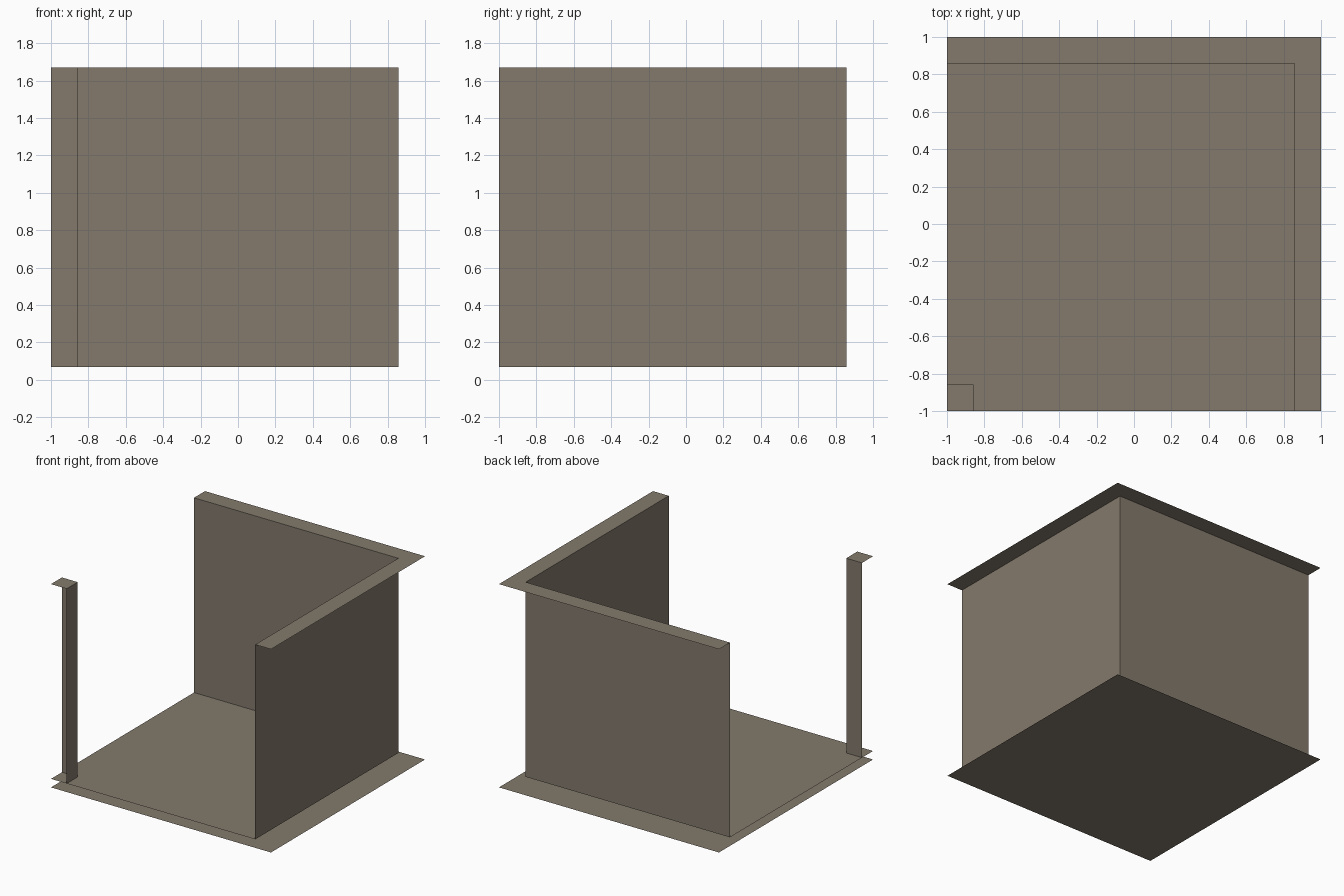
import bpy
from mathutils import Vector

if "Cube" in bpy.data.objects:
    bpy.data.objects.remove(bpy.data.objects["Cube"])

# Key positions: outer edge, inner wall plane, floor level, wall top
E, W, Z0, Z1 = 1.0, 0.857, 0.07, 1.67

stone = bpy.data.materials.new("warm_grey_stone")
stone.diffuse_color = (0.230, 0.194, 0.151, 1)
stone.use_nodes = True
stone.node_tree.nodes["Principled BSDF"].inputs["Base Color"].default_value = stone.diffuse_color


def sheet(name, polygons):
    """Open sheet made of (corner list, facing direction) polygons."""
    verts, faces = [], []
    for corners, facing in polygons:
        pts = [Vector(c) for c in corners]
        normal = (pts[1] - pts[0]).cross(pts[2] - pts[1])
        if normal.dot(Vector(facing)) < 0:
            pts.reverse()
        faces.append(range(len(verts), len(verts) + len(pts)))
        verts += pts
    mesh = bpy.data.meshes.new(name)
    mesh.from_pydata(verts, [], [list(f) for f in faces])
    mesh.materials.append(stone)
    obj = bpy.data.objects.new(name, mesh)
    bpy.context.collection.objects.link(obj)
    return obj


def flat(x0, x1, y0, y1, z, facing):
    return ([(x0, y0, z), (x1, y0, z), (x1, y1, z), (x0, y1, z)], (0, 0, facing))


def upright(a, b, facing):
    """Vertical panel from floor level to wall top between plan points a and b."""
    return ([(*a, Z0), (*b, Z0), (*b, Z1), (*a, Z1)], facing)


# Underside and raised floor
sheet("underside", [flat(-E, E, -E, E, 0, -1)])
sheet("floor", [flat(-E, W, -E, W, Z0, 1)])

# Inner faces of the back and right walls
sheet("back_wall", [upright((-E, W), (W, W), (0, -1, 0))])
sheet("right_wall", [upright((W, -E), (W, W), (-1, 0, 0))])

# L-shaped top of the two walls
sheet("wall_top", [flat(-E, E, W, E, Z1, 1), flat(W, E, -E, W, Z1, 1)])

# Corner post: two inward sides and a cap
sheet("corner_post", [
    upright((-W, -E), (-W, -W), (1, 0, 0)),
    upright((-E, -W), (-W, -W), (0, 1, 0)),
    flat(-E, -W, -E, -W, Z1, 1),
])
